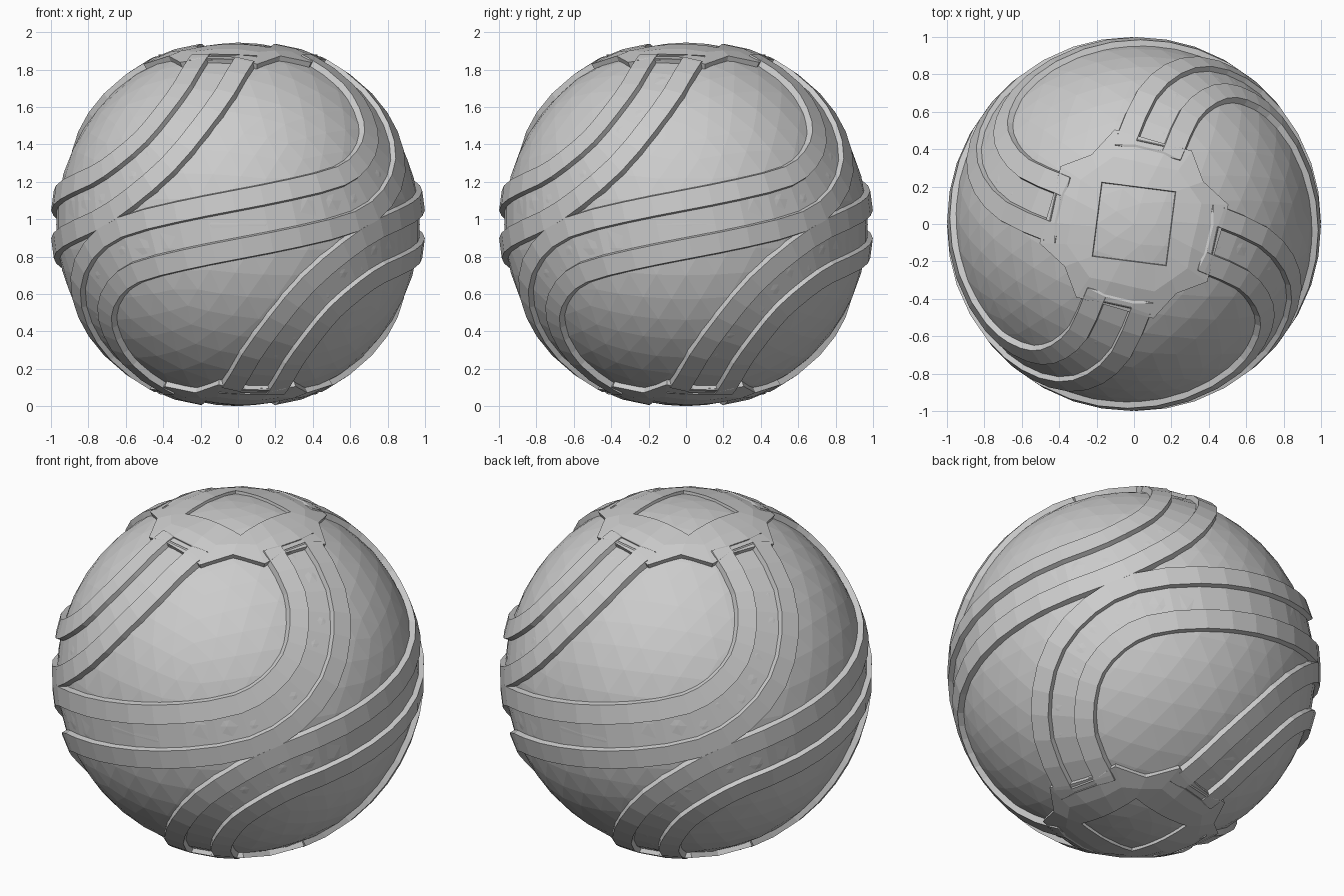
import bpy, bmesh, math
from mathutils import Vector, Matrix

if "Cube" in bpy.data.objects:
    bpy.data.objects.remove(bpy.data.objects["Cube"])

CZ = 0.9725           # sphere centre height (model stands on z = 0)
R_BASE, R_TOP = 0.972, 1.002
CENTRE = Matrix.Translation((0, 0, CZ))

grey = bpy.data.materials.new("plain grey")
grey.diffuse_color = (0.6, 0.6, 0.6, 1)
grey.use_nodes = True
grey.node_tree.nodes["Principled BSDF"].inputs["Base Color"].default_value = grey.diffuse_color


def finish(bm, name):
    bmesh.ops.transform(bm, matrix=CENTRE, verts=bm.verts)
    me = bpy.data.meshes.new(name)
    bm.to_mesh(me)
    bm.free()
    me.materials.append(grey)
    ob = bpy.data.objects.new(name, me)
    bpy.context.collection.objects.link(ob)
    return ob


def skin(bm, rows, closed):
    """Join equal-length rows of points with quads."""
    vs = [[bm.verts.new(p) for p in row] for row in rows]
    n = len(vs)
    for i in range(n if closed else n - 1):
        a, b = vs[i], vs[(i + 1) % n]
        for j in range(len(a) - 1):
            bm.faces.new((a[j], b[j], b[j + 1], a[j + 1]))


# core ball
bm = bmesh.new()
bmesh.ops.create_icosphere(bm, subdivisions=4, radius=R_BASE)
finish(bm, "core_ball")

# centre line of one S-shaped band: equator to the top hub, then mirrored to the bottom
half = [Vector(p).normalized() for p in (
    (0.30, -0.92, 0.06), (0.58, -0.76, 0.135), (0.72, -0.61, 0.24),
    (0.775, -0.44, 0.384), (0.74, -0.30, 0.55), (0.63, -0.18, 0.715),
    (0.43, -0.09, 0.865), (0.41, -0.08, 0.88))]
ctrl = [Vector((-p.x, p.y, -p.z)) for p in reversed(half)] + [Vector((0, -1, 0))] + half


def smooth_path(pts, steps):
    ext = [2 * pts[0] - pts[1]] + pts + [2 * pts[-1] - pts[-2]]
    out = []
    for i in range(1, len(ext) - 2):
        a, b, c, d = ext[i - 1:i + 3]
        for k in range(steps):
            t = k / steps
            p = 0.5 * (2 * b + (c - a) * t + (2 * a - 5 * b + 4 * c - d) * t * t
                       + (3 * b - a - 3 * c + d) * t ** 3)
            out.append(p.normalized())
    return out + [pts[-1]]


path = smooth_path(ctrl, 2)

# band section: two raised ridges with a channel between (offset, radius)
right = [(0.070, 0.974), (0.076, R_TOP), (0.185, R_TOP), (0.202, 0.955)]
section = [(-o, r) for o, r in reversed(right)] + right

band_rows = []
for i, n in enumerate(path):
    tangent = path[min(i + 1, len(path) - 1)] - path[max(i - 1, 0)]
    side = n.cross(tangent).normalized()
    band_rows.append([(n + side * o).normalized() * r for o, r in section])

for k in range(4):
    bm = bmesh.new()
    skin(bm, band_rows, False)
    bmesh.ops.transform(bm, matrix=Matrix.Rotation(k * math.pi / 2, 4, 'Z'), verts=bm.verts)
    finish(bm, "s_band_%d" % (k + 1))

# polar hub: raised plate with a square recess, joining the ridges of all bands
outer = [(0.46, -0.01), (0.41, -0.18), (0.38, -0.30), (0.22, -0.36), (0.10, -0.49)]
corner_a, corner_b, corner_c = Vector((0.22, 0.17)), Vector((0.17, -0.22)), Vector((-0.22, -0.17))
inner = [corner_a.lerp(corner_b, t) for t in (0.4, 0.6, 0.85, 1.0)] + [corner_b.lerp(corner_c, 0.15)]


def on_sphere(p, r):
    unit = Vector((p.x, p.y, math.sqrt(0.97 ** 2 - p.length_squared)))
    return unit.normalized() * r


hub_rows = []
for k in range(4):
    turn = Matrix.Rotation(-k * math.pi / 2, 2)
    for o, i in zip(outer, inner):
        o, i = turn @ Vector(o), turn @ i
        hub_rows.append([on_sphere(o, 0.955), on_sphere(o, 1.0),
                         on_sphere(o.lerp(i, 0.5), 0.996),
                         on_sphere(i, 0.986), on_sphere(i, 0.955)])

for name, angle in (("top_hub", 0), ("bottom_hub", math.pi)):
    bm = bmesh.new()
    # rows run clockwise, so reverse each for outward faces
    skin(bm, [list(reversed(r)) for r in hub_rows], True)
    bmesh.ops.recalc_face_normals(bm, faces=bm.faces)
    bm.normal_update()
    if sum(f.normal.z * f.calc_area() for f in bm.faces) < 0:
        bmesh.ops.reverse_faces(bm, faces=bm.faces)
    bmesh.ops.transform(bm, matrix=Matrix.Rotation(angle, 4, 'Y'), verts=bm.verts)
    finish(bm, name)
